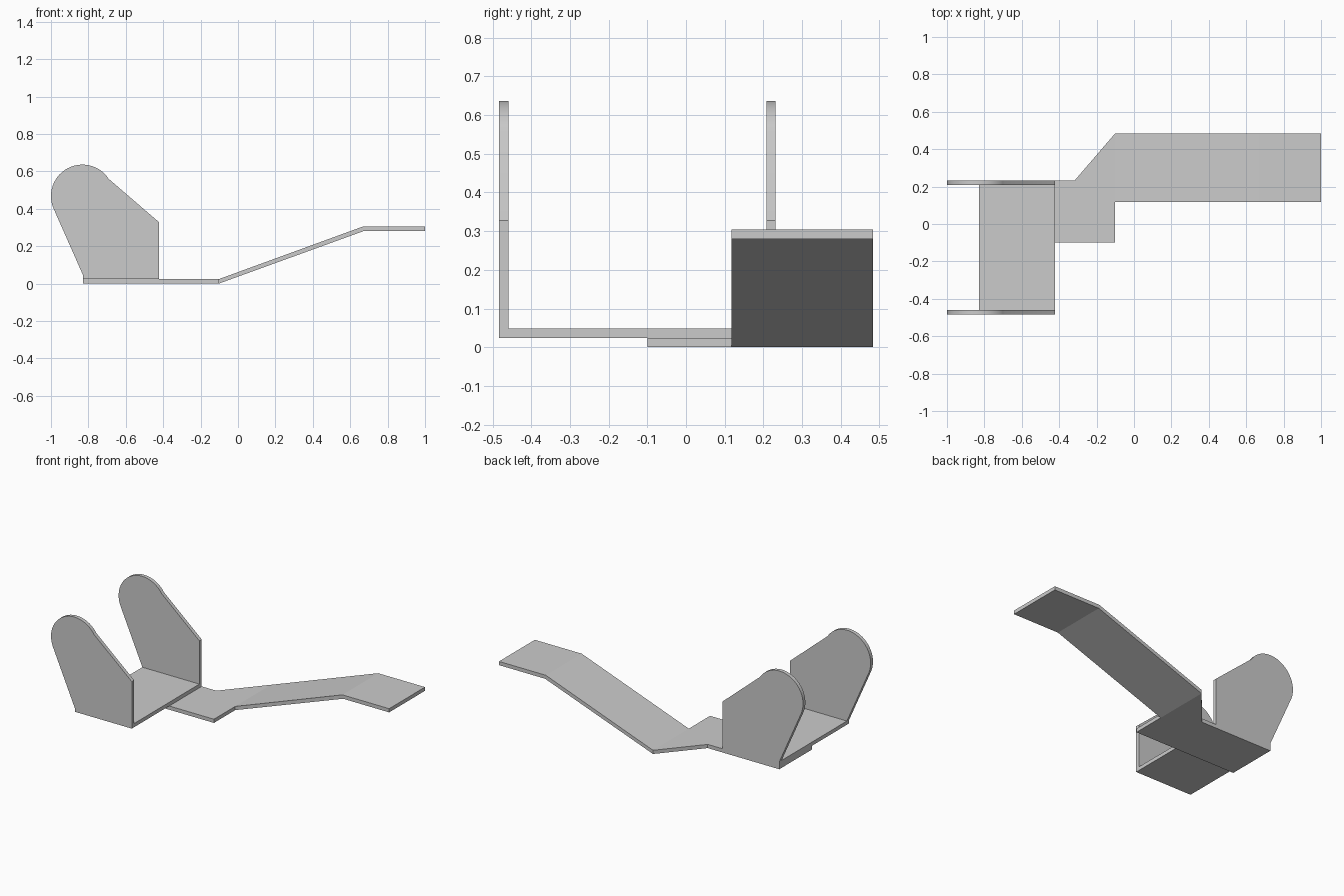
import bpy, bmesh, math
from mathutils import Vector

if "Cube" in bpy.data.objects:
    bpy.data.objects.remove(bpy.data.objects["Cube"])

T = 0.024       # sheet thickness
HALF = 0.483    # half depth in y


def extrude(name, points, offset):
    """Extrude a flat closed outline along an offset vector."""
    bm = bmesh.new()
    face = bm.faces.new([bm.verts.new(p) for p in points])
    new = bmesh.ops.extrude_face_region(bm, geom=[face])["geom"]
    bmesh.ops.translate(bm, vec=Vector(offset),
                        verts=[v for v in new if isinstance(v, bmesh.types.BMVert)])
    bmesh.ops.recalc_face_normals(bm, faces=bm.faces)
    mesh = bpy.data.meshes.new(name)
    bm.to_mesh(mesh)
    bm.free()
    obj = bpy.data.objects.new(name, mesh)
    bpy.context.collection.objects.link(obj)
    return obj


# base plate with the slanted corner leading to the arm
base = [(-0.83, -0.1), (-0.102, -0.1), (-0.102, HALF), (-0.318, 0.232), (-0.83, 0.232)]
extrude("base_plate", [(x, y, 0) for x, y in base], (0, 0, T))

# bent arm: ramp and raised flat end
arm = [(-0.102, 0), (0.67, 0.28), (1, 0.28), (1, 0.304), (0.665, 0.304), (-0.102, T)]
extrude("bent_arm", [(x, 0.117, z) for x, z in arm], (0, HALF - 0.117, 0))

# bracket floor between the two cheeks
floor = [(-0.83, T), (-0.422, T), (-0.422, 2 * T), (-0.83, 2 * T)]
extrude("bracket_floor", [(x, -HALF + T, z) for x, z in floor], (0, HALF - T + 0.208, 0))

# rounded cheek plates
cx, cz, r, n = -0.832, 0.468, 0.168, 28
start, end = math.radians(33), math.radians(203)
cheek = [(-0.83, T), (-0.422, T), (-0.422, 0.328)]
for i in range(n + 1):
    a = start + (end - start) * i / n
    cheek.append((cx + r * math.cos(a), cz + r * math.sin(a)))
cheek.append((-0.83, 2 * T))
for name, y in (("front_cheek", -HALF), ("back_cheek", 0.208)):
    obj = extrude(name, [(x, y, z) for x, z in cheek], (0, T, 0))
    bpy.ops.object.select_all(action='DESELECT')
    obj.select_set(True)
    bpy.context.view_layer.objects.active = obj
    bpy.ops.object.shade_smooth_by_angle(angle=math.radians(15))
